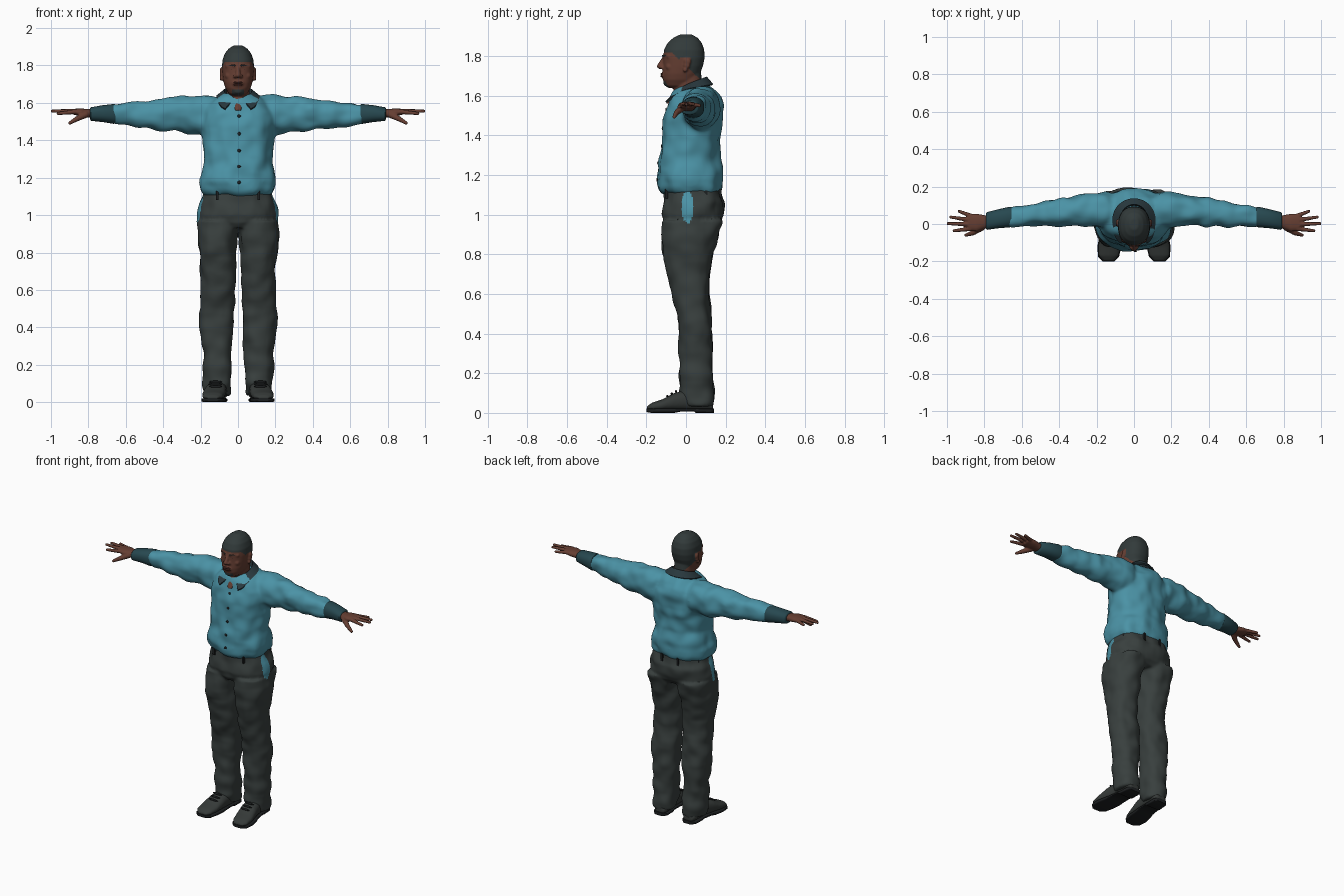
import bpy, bmesh, math
from mathutils import Matrix, Vector, noise

if "Cube" in bpy.data.objects:
    bpy.data.objects.remove(bpy.data.objects["Cube"])


def material(name, r, g, b):
    m = bpy.data.materials.new(name)
    m.use_nodes = True
    m.diffuse_color = (r, g, b, 1)
    bsdf = m.node_tree.nodes["Principled BSDF"]
    bsdf.inputs["Base Color"].default_value = (r, g, b, 1)
    bsdf.inputs["Roughness"].default_value = 0.8
    return m


TEAL = material("teal cloth", .07, .29, .38)
TRIM = material("dark teal trim", .02, .065, .08)
COLLAR = material("collar slate", .022, .04, .048)
CHARCOAL = material("charcoal trousers", .04, .05, .048)
SKIN = material("brown skin", .13, .048, .032)
LIP = material("dark lip", .075, .025, .02)
HAIR = material("short hair", .032, .043, .043)
LEATHER = material("shoe leather", .036, .042, .04)
BLACK = material("near black", .012, .014, .015)
EYE = material("eye white", .3, .22, .18)


def loft(bm, rows, axis="z", side=1, n=36, p=2.3):
    """Skin rounded sections; each row is position, a-min, a-max, b-min, b-max."""
    rings = []
    for pos, a0, a1, b0, b1 in rows:
        ring = []
        for i in range(n):
            t = 2 * math.pi * i / n
            c, s = math.cos(t), math.sin(t)
            a = (a0 + a1) / 2 + (a1 - a0) / 2 * math.copysign(abs(c) ** (2 / p), c)
            b = (b0 + b1) / 2 + (b1 - b0) / 2 * math.copysign(abs(s) ** (2 / p), s)
            x, y, z = {"z": (a, b, pos), "x": (pos, a, b), "y": (a, pos, b)}[axis]
            ring.append(bm.verts.new((x * side, y, z)))
        rings.append(ring)
    for lo, hi in zip(rings, rings[1:]):
        for i in range(n):
            bm.faces.new((lo[i], lo[(i + 1) % n], hi[(i + 1) % n], hi[i]))
    bm.faces.new(rings[0])
    bm.faces.new(rings[-1])


def blob(bm, loc, size):
    mat = Matrix.LocRotScale(Vector(loc), None, Vector(size))
    bmesh.ops.create_uvsphere(bm, u_segments=16, v_segments=10, radius=1, matrix=mat)


def limb(bm, p, q, r0, r1, steps=9):
    """Chain of overlapping balls, fused by the remesh."""
    for i in range(steps):
        t = i / (steps - 1)
        blob(bm, Vector(p).lerp(Vector(q), t), [r0 + (r1 - r0) * t] * 3)


def box(bm, loc, size):
    bmesh.ops.create_cube(bm, size=1, matrix=Matrix.LocRotScale(Vector(loc), None, Vector(size)))


def finish(name, bm, mats, voxel=0, smooth=4, fold=0, mirror=False, thick=0, rule=None):
    bmesh.ops.recalc_face_normals(bm, faces=bm.faces)
    mesh = bpy.data.meshes.new(name)
    bm.to_mesh(mesh)
    bm.free()
    obj = bpy.data.objects.new(name, mesh)
    bpy.context.collection.objects.link(obj)
    if voxel:
        rm = obj.modifiers.new("fuse", "REMESH")
        rm.mode, rm.voxel_size = "VOXEL", voxel
        sm = obj.modifiers.new("soften", "SMOOTH")
        sm.factor, sm.iterations = .5, smooth
    if thick:
        obj.modifiers.new("thickness", "SOLIDIFY").thickness = thick
    if mirror:
        obj.modifiers.new("mirror", "MIRROR").use_mirror_merge = False
    dg = bpy.context.evaluated_depsgraph_get()
    mesh = bpy.data.meshes.new_from_object(obj.evaluated_get(dg))
    obj.modifiers.clear()
    obj.data = mesh
    # Soft cloth folds
    if fold:
        moves = [v.normal * fold * noise.noise(v.co * 13) for v in mesh.vertices]
        for v, m in zip(mesh.vertices, moves):
            v.co += m
    mesh.materials.clear()
    for m in mats:
        mesh.materials.append(m)
    for f in mesh.polygons:
        f.use_smooth = True
        f.material_index = rule(f.center) if rule else 0
    mesh.set_sharp_from_angle(angle=math.radians(50))
    return obj


# Shirt: torso and both sleeves fused
bm = bmesh.new()
loft(bm, [(z, -w, w, f, b) for z, w, f, b in (
    (1.11, .185, -.115, .17), (1.135, .2, -.135, .18), (1.18, .207, -.145, .19), (1.23, .196, -.14, .187),
    (1.3, .185, -.128, .172), (1.4, .192, -.117, .172), (1.48, .197, -.112, .186), (1.55, .19, -.097, .188),
    (1.59, .165, -.085, .172), (1.62, .135, -.07, .15), (1.65, .09, -.045, .115))])
for side in (1, -1):
    loft(bm, [(.08, -.01, .15, 1.46, 1.62), (.14, -.02, .17, 1.44, 1.64), (.2, -.02, .17, 1.43, 1.64),
              (.3, -.005, .15, 1.445, 1.635), (.4, -.015, .142, 1.453, 1.62), (.5, -.013, .122, 1.465, 1.607),
              (.6, -.013, .104, 1.478, 1.602), (.67, -.013, .09, 1.488, 1.594)], "x", side)
shirt = finish("shirt", bm, [TEAL], .01, 8, .014)

# Shirt buttons
bm = bmesh.new()
for z in (1.53, 1.435, 1.345, 1.26, 1.175):
    y = min(v.co.y for v in shirt.data.vertices if abs(v.co.x) < .02 and abs(v.co.z - z) < .012)
    blob(bm, (.006, y, z), (.009, .004, .009))
finish("shirt_buttons", bm, [BLACK])

# Cuffs
bm = bmesh.new()
loft(bm, [(.655, -.014, .09, 1.49, 1.592), (.665, -.018, .092, 1.488, 1.594), (.72, -.022, .08, 1.497, 1.588),
          (.785, -.031, .064, 1.504, 1.577), (.79, -.026, .058, 1.51, 1.572)], "x")
finish("cuffs", bm, [TRIM], mirror=True)

# Collar: folded band ending in two points
bm = bmesh.new()
prev = None
for i in range(41):
    a = math.radians(-165 + 330 * i / 40)
    s, c = math.sin(a), math.cos(a)
    k = max(0, -c) ** 2
    edge = [bm.verts.new(p) for p in (
        (.068 * s, .025 + .072 * c, 1.62 + .025 * c),
        (.074 * s, .025 + .08 * c, 1.666 + .03 * c - .015 * k),
        (.115 * s + math.copysign(.042 * k, s), .025 + .112 * c - .022 * k, 1.638 + .02 * c - .052 * k))]
    if prev:
        for j in range(2):
            bm.faces.new((prev[j], edge[j], edge[j + 1], prev[j + 1]))
    prev = edge
finish("collar", bm, [COLLAR], thick=.01)

# Trousers: hips and legs fused, with an open side pocket showing the shirt
bm = bmesh.new()
loft(bm, [(.93, -.17, .17, -.09, .15), (.96, -.205, .205, -.115, .18), (1.0, -.215, .215, -.122, .19),
          (1.06, -.205, .205, -.112, .195), (1.1, -.188, .188, -.107, .178), (1.15, -.18, .18, -.1, .165)])
for side in (1, -1):
    loft(bm, [(.04, .042, .178, -.005, .138), (.1, .036, .187, -.035, .138), (.25, .034, .188, -.033, .133),
              (.4, .026, .205, -.037, .131), (.5, .018, .202, -.045, .127), (.6, .016, .198, -.072, .113),
              (.7, .014, .202, -.093, .118), (.8, .011, .208, -.115, .138), (.9, .005, .217, -.122, .168),
              (.97, -.01, .216, -.12, .185)], "z", side)


def pocket(c):
    return int(abs(c.x) > .15 and ((c.y - .008) / .03) ** 2 + ((c.z - 1.04) / .083) ** 2 < 1)


finish("trousers", bm, [CHARCOAL, TEAL], .008, 6, .012, rule=pocket)

# Belt loops
bm = bmesh.new()
for x, y in ((.11, -.098), (.165, .1), (.06, .172)):
    box(bm, (x, y, 1.105), (.014, .016, .05))
finish("belt_loops", bm, [BLACK], mirror=True)

# Shoes, soles and laces
bm = bmesh.new()
loft(bm, [(.137, .075, .14, .01, .05), (.11, .055, .157, .01, .09), (0, .06, .167, .01, .115),
          (-.06, .063, .18, .01, .1), (-.12, .07, .192, .01, .068), (-.17, .082, .19, .01, .052),
          (-.197, .105, .165, .012, .034)], "y")
finish("shoes", bm, [LEATHER], .006, 4, mirror=True)
bm = bmesh.new()
loft(bm, [(-y, a, b, z, .022) for y, a, b, z in (
    (-.141, .075, .14, 0), (-.12, .057, .158, 0), (-.05, .058, .163, 0), (-.04, .06, .165, .008),
    (.03, .06, .175, .006), (.06, .062, .184, 0), (.12, .067, .196, 0), (.175, .08, .192, 0),
    (.2, .105, .167, .004))], "y", p=5)
finish("shoe_soles", bm, [BLACK], mirror=True)
bm = bmesh.new()
for i in range(3):
    blob(bm, (.12, -.05 - .022 * i, .108 - .012 * i), (.035, .006, .007))
finish("shoe_laces", bm, [BLACK], mirror=True)

# Hands, palms down with spread fingers
bm = bmesh.new()
loft(bm, [(.76, -.018, .045, 1.518, 1.565), (.8, -.025, .047, 1.522, 1.567), (.84, -.04, .055, 1.528, 1.57),
          (.885, -.034, .054, 1.538, 1.568)], "x")
for base, tip in (((.875, -.026, 1.552), (.962, -.036, 1.543)), ((.88, -.002, 1.556), (.994, .002, 1.556)),
                  ((.88, .022, 1.556), (.98, .037, 1.557)), ((.87, .043, 1.552), (.935, .068, 1.55))):
    limb(bm, base, tip, .0125, .009, 12)
limb(bm, (.815, -.02, 1.537), (.86, -.047, 1.515), .018, .014)
limb(bm, (.86, -.047, 1.515), (.9, -.06, 1.492), .014, .009)
finish("hands", bm, [SKIN], .0045, 3, mirror=True)

# Head with neck, nose, brow and ears fused; hair and chin beard by region
bm = bmesh.new()
loft(bm, [(z, -w, w, f, b) for z, w, f, b in (
    (1.638, .03, -.088, .0), (1.65, .05, -.105, .03), (1.68, .068, -.116, .055), (1.71, .077, -.118, .07),
    (1.75, .083, -.115, .086), (1.79, .086, -.115, .094), (1.83, .083, -.111, .092), (1.865, .07, -.093, .08),
    (1.89, .05, -.066, .06), (1.908, .022, -.03, .03))])
loft(bm, [(1.56, -.03, .03, -.1, .06), (1.6, -.05, .05, -.078, .08), (1.64, -.062, .062, -.055, .085),
          (1.72, -.06, .06, -.045, .075)])
limb(bm, (0, -.112, 1.79), (0, -.133, 1.748), .009, .014)
for side in (1, -1):
    blob(bm, (.014 * side, -.122, 1.743), (.012, .013, .01))
    limb(bm, (.015 * side, -.108, 1.798), (.058 * side, -.086, 1.797), .012, .011)
    blob(bm, (.048 * side, -.083, 1.745), (.022, .02, .02))
    for y, z, r in ((-.004, 1.73, .012), (.004, 1.752, .016), (.008, 1.772, .018)):
        blob(bm, (.089 * side, y, z), (.009, r, r))
blob(bm, (0, -.113, 1.703), (.032, .013, .018))
blob(bm, (0, -.1, 1.665), (.026, .014, .018))


def hair_region(c):
    ear = abs(c.x) > .084 and abs(c.y) < .03 and c.z < 1.792
    line = 1.816 if c.y < -.07 else 1.816 - .95 * (c.y + .07)
    beard = c.z < 1.672 and c.z > 1.64 and c.y < -.085 and abs(c.x) < .032
    return int((c.z > max(line, 1.68) and not ear) or beard)


finish("head", bm, [SKIN, HAIR], .005, 4, rule=hair_region)

# Lips, eyes and eyebrows
bm = bmesh.new()
for z in (1.698, 1.709):
    blob(bm, (0, -.12, z), (.026, .009, .006))
finish("lips", bm, [LIP])
bm = bmesh.new()
blob(bm, (.034, -.099, 1.777), (.013, .008, .006))
finish("eyes", bm, [EYE], mirror=True)
bm = bmesh.new()
blob(bm, (.034, -.104, 1.777), (.006, .0045, .006))
finish("pupils", bm, [BLACK], mirror=True)
bm = bmesh.new()
limb(bm, (.018, -.117, 1.8), (.056, -.094, 1.801), .0045, .003)
finish("eyebrows", bm, [HAIR], mirror=True)
